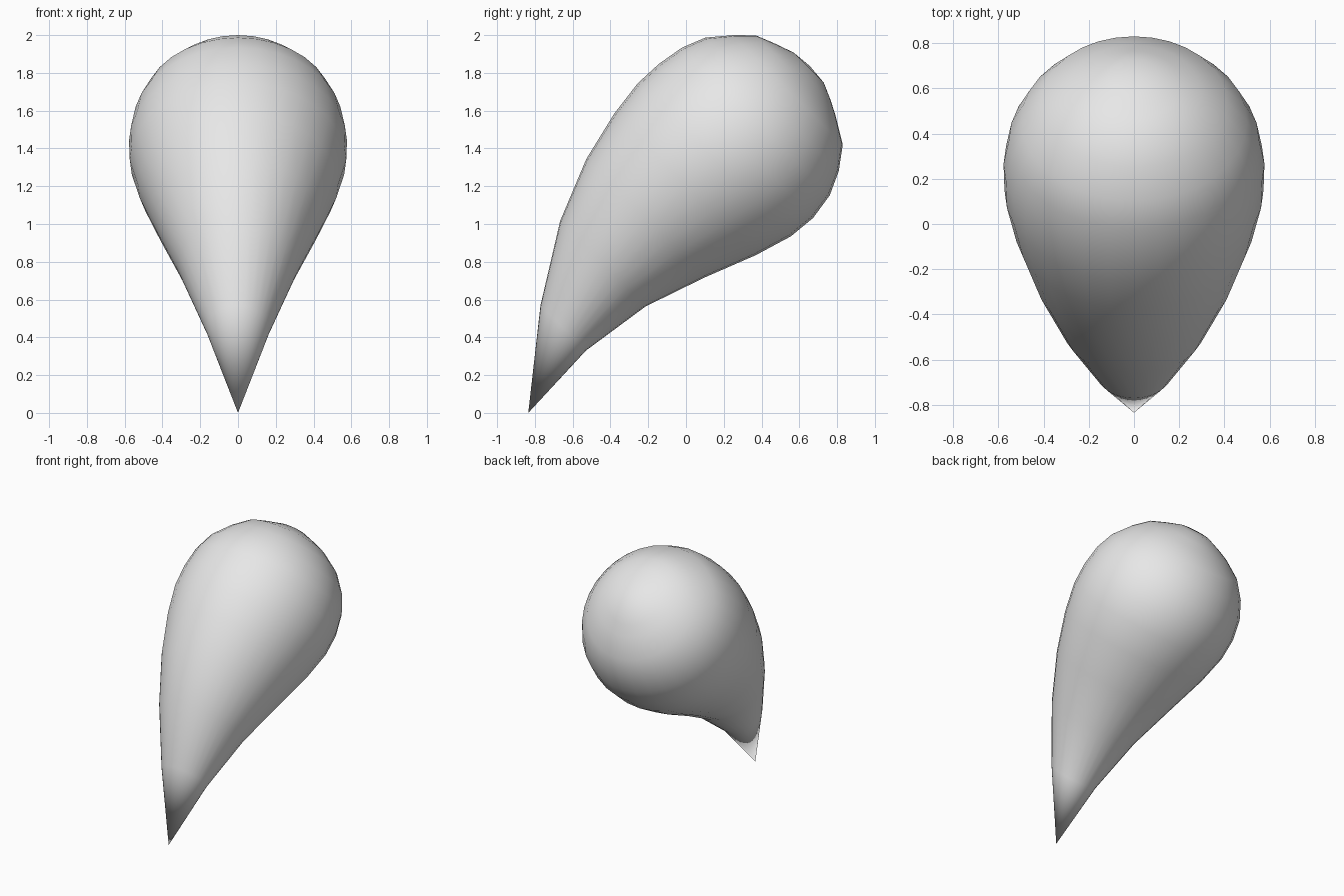
import bpy, bmesh
from math import sin, cos, tau, sqrt
from mathutils import Vector

cube = bpy.data.objects.get("Cube")
if cube:
    bpy.data.objects.remove(cube, do_unlink=True)

# Plain grey material
grey = bpy.data.materials.new("grey")
grey.use_nodes = True
color = (0.8, 0.8, 0.8, 1)
grey.diffuse_color = color
grey.node_tree.nodes["Principled BSDF"].inputs["Base Color"].default_value = color

# Curved spine from the tip to the round end: y, z, radius
TIP = (-0.835, 0.0)
SPINE = [(-0.65, 0.45, 0.17), (-0.44, 0.79, 0.32), (-0.215, 1.03, 0.443),
         (-0.005, 1.21, 0.53), (0.15, 1.34, 0.573), (0.265, 1.44, 0.577),
         (0.37, 1.543, 0.553), (0.455, 1.633, 0.5), (0.54, 1.71, 0.41),
         (0.58, 1.788, 0.298), (0.615, 1.808, 0.212), (0.65, 1.828, 0.112)]
END = (0.656, 1.836)
SIDES = 32

# Every ring lies in the same plane, tilted 45 degrees
across = Vector((1, 0, 0))
up = Vector((0, -1, 1)) / sqrt(2)

bm = bmesh.new()
rings = []
for y, z, r in SPINE:
    centre = Vector((0, y, z))
    rings.append([bm.verts.new(centre + r * (across * cos(tau * i / SIDES) + up * sin(tau * i / SIDES)))
                  for i in range(SIDES)])
tip = bm.verts.new((0, *TIP))
end = bm.verts.new((0, *END))

# Skin between the rings, closed with a fan at each end
for i in range(SIDES):
    j = (i + 1) % SIDES
    for a, b in zip(rings, rings[1:]):
        bm.faces.new((a[i], a[j], b[j], b[i]))
    bm.faces.new((tip, rings[0][j], rings[0][i]))
    bm.faces.new((end, rings[-1][i], rings[-1][j]))
bmesh.ops.recalc_face_normals(bm, faces=bm.faces)
for face in bm.faces:
    face.smooth = True

mesh = bpy.data.meshes.new("curved_teardrop")
bm.to_mesh(mesh)
bm.free()
mesh.materials.append(grey)
teardrop = bpy.data.objects.new("curved_teardrop", mesh)
bpy.context.collection.objects.link(teardrop)
